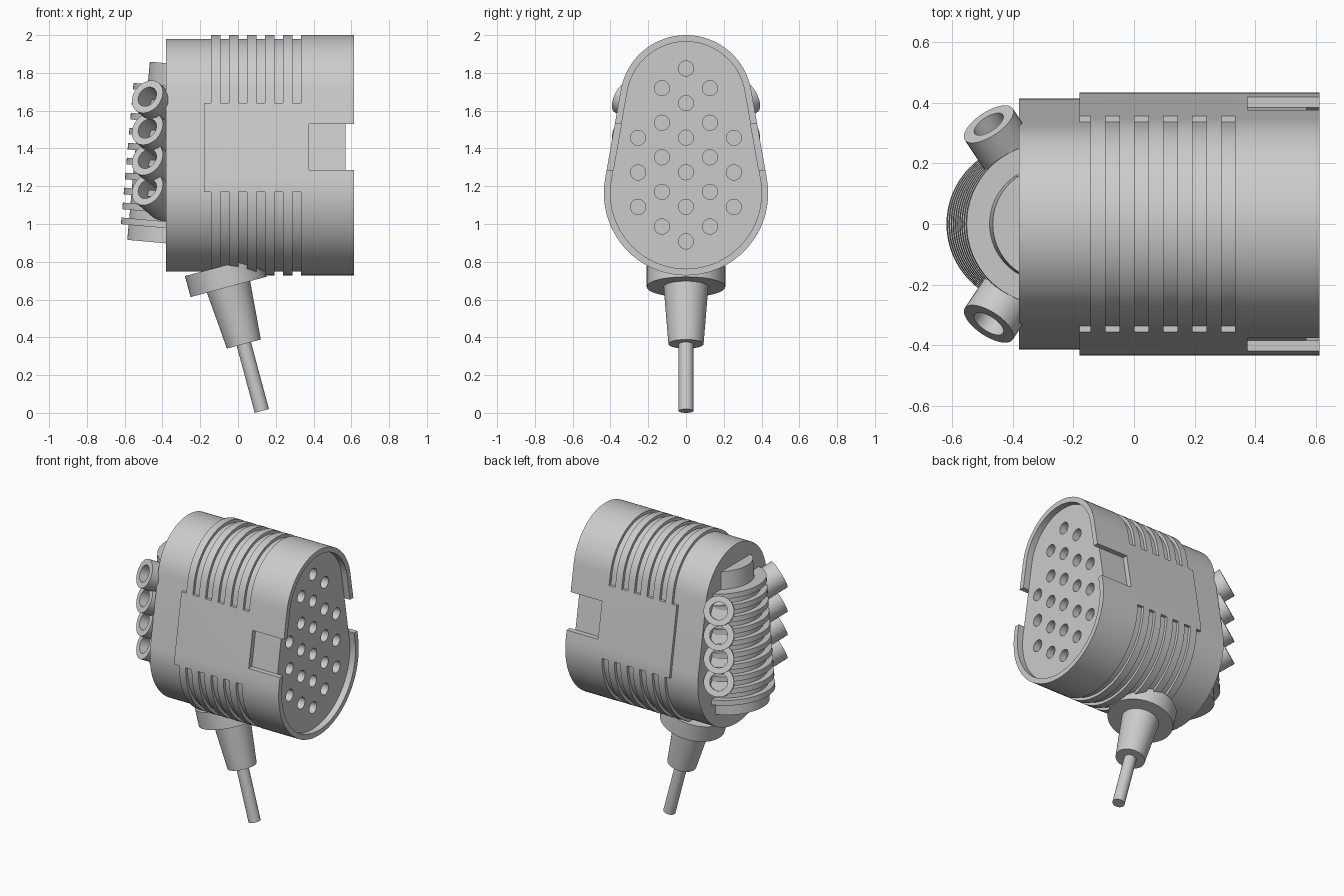
import bpy, bmesh, math
from mathutils import Vector, Matrix

if "Cube" in bpy.data.objects:
    bpy.data.objects.remove(bpy.data.objects["Cube"])

grey = bpy.data.materials.new("plain_grey")
grey.use_nodes = True
GREY = (0.6, 0.6, 0.6, 1)
grey.diffuse_color = GREY
grey.node_tree.nodes["Principled BSDF"].inputs["Base Color"].default_value = GREY


def make(name, bm):
    bmesh.ops.recalc_face_normals(bm, faces=bm.faces)
    mesh = bpy.data.meshes.new(name)
    bm.to_mesh(mesh)
    bm.free()
    mesh.materials.append(grey)
    ob = bpy.data.objects.new(name, mesh)
    bpy.context.collection.objects.link(ob)
    return ob


def select(ob):
    bpy.ops.object.select_all(action='DESELECT')
    ob.select_set(True)
    bpy.context.view_layer.objects.active = ob


def smooth(ob):
    select(ob)
    bpy.ops.object.shade_smooth_by_angle(angle=math.radians(30))


def cut(ob, cutter):
    cutter.hide_render = True
    mod = ob.modifiers.new("cut", 'BOOLEAN')
    mod.operation = 'DIFFERENCE'
    mod.solver = 'EXACT'
    mod.object = cutter
    select(ob)
    bpy.ops.object.modifier_apply(modifier=mod.name)
    bpy.data.objects.remove(cutter)


def egg(inset, x, n=40):
    """Egg outline: a large low circle and a small high one joined by tangents."""
    r1, c1, r2, c2 = 0.435, 1.163, 0.35, 1.65
    a = math.asin((r1 - r2) / (c2 - c1))
    pts = []
    for r, c, start, end in ((r2, c2, a, math.pi - a),
                             (r1, c1, math.pi - a, 2 * math.pi + a)):
        for i in range(n + 1):
            t = start + (end - start) * i / n
            pts.append((x, (r - inset) * math.cos(t), c + (r - inset) * math.sin(t)))
    return pts


def egg_solid(name, inset, x0, x1, bore=None):
    bm = bmesh.new()
    rings = [egg(inset, x0), egg(inset, x1)]
    if bore:
        rings += [egg(bore, x1), egg(bore, x0)]
    loops = [[bm.verts.new(p) for p in ring] for ring in rings]
    pairs = list(zip(loops, loops[1:]))
    if bore:
        pairs.append((loops[-1], loops[0]))
    else:
        bm.faces.new(loops[0])
        bm.faces.new(loops[1])
    for a, b in pairs:
        for i in range(len(a)):
            bm.faces.new((a[i - 1], a[i], b[i], b[i - 1]))
    return make(name, bm)


def boxes(name, bounds):
    bm = bmesh.new()
    for x0, x1, z0, z1 in bounds:
        m = Matrix.Translation(((x0 + x1) / 2, 0, (z0 + z1) / 2))
        bmesh.ops.create_cube(bm, size=1, matrix=m @ Matrix.Diagonal((x1 - x0, 2, z1 - z0, 1)))
    return make(name, bm)


def lathe(name, profile, origin, axis, steps=48):
    """Turn (radius, height) points around an axis starting at origin."""
    bm = bmesh.new()
    vs = [bm.verts.new((r, 0, h)) for r, h in profile]
    es = [bm.edges.new(p) for p in zip(vs, vs[1:])]
    bmesh.ops.spin(bm, geom=vs + es, cent=(0, 0, 0), axis=(0, 0, 1),
                   angle=2 * math.pi, steps=steps)
    bmesh.ops.remove_doubles(bm, verts=bm.verts, dist=0.0001)
    turn = Vector((0, 0, 1)).rotation_difference(Vector(axis)).to_matrix().to_4x4()
    bm.transform(Matrix.Translation(origin) @ turn)
    ob = make(name, bm)
    smooth(ob)
    return ob


# Inner housing, visible at the back and at the bottom of the slots
smooth(egg_solid("rear_housing", 0.02, -0.38, 0.36))

# Outer shell with vent slots over top and bottom, and side notches
shell = egg_solid("outer_shell", 0, -0.18, 0.613, bore=0.035)
slots = []
for i in range(6):
    end = -0.143 + 0.0955 * i
    start = end - (0.1 if i == 0 else 0.046)
    slots += [(start, end, 1.64, 2.2), (start, end, 0.5, 1.17)]
cut(shell, boxes("slot_cutter", slots))
cut(shell, boxes("notch_cutter", [(0.375, 0.8, 1.285, 1.53)]))
smooth(shell)

# Recessed grille with a staggered pattern of round holes
grille = egg_solid("grille", 0.034, 0.3, 0.57)
bm = bmesh.new()
STEP = 0.183
for col, count, low in ((0, 6, 0.908), (1, 5, 0.987), (2, 3, 1.09)):
    for y in {col * 0.127, -col * 0.127}:
        for k in range(count):
            m = Matrix.Translation((0.57, y, low + STEP * k)) @ Matrix.Rotation(math.pi / 2, 4, 'Y')
            bmesh.ops.create_cone(bm, cap_ends=True, segments=24, radius1=0.04,
                                  radius2=0.04, depth=0.1, matrix=m)
cut(grille, make("hole_cutter", bm))
smooth(grille)

# Ribbed drum on the back, leaning slightly
drum = [(0, 0), (0.225, 0)]
for i in range(10):
    h = 0.08 + 0.0795 * i
    drum += [(0.225, h), (0.266, h), (0.266, h + 0.035), (0.225, h + 0.035)]
drum[-1] = (0.19, drum[-1][1])
drum += [(0.19, 0.95), (0, 0.95)]
lathe("ribbed_drum", drum, (-0.362, 0, 0.896), (0.089, 0, 0.996), 64)

# Four open tubes on each side of the drum
tube = [(0, -0.3), (0.095, -0.3), (0.095, 0), (0.056, 0), (0.056, -0.12), (0, -0.12)]
for side, sign in (("left", -1), ("right", 1)):
    for k, z in enumerate((1.186, 1.345, 1.505, 1.674)):
        lathe(f"tube_{side}_{k + 1}", tube, (-0.48, sign * 0.33, z),
              (-0.5, sign * 0.757, 0.424), 32)

# Tilted cable outlet: collar, tapered sleeve and cable
base = (-0.05, 0, 0.667)
down = (math.sin(math.radians(15)), 0, -math.cos(math.radians(15)))
lathe("collar", [(0, -0.115), (0.208, -0.115), (0.208, 0), (0, 0)], base, down)
lathe("cable_sleeve", [(0, -0.02), (0.12, -0.02), (0.093, 0.313), (0, 0.313)], base, down)
lathe("cable", [(0, 0.29), (0.039, 0.29), (0.039, 0.68), (0, 0.68)], base, down, 32)
